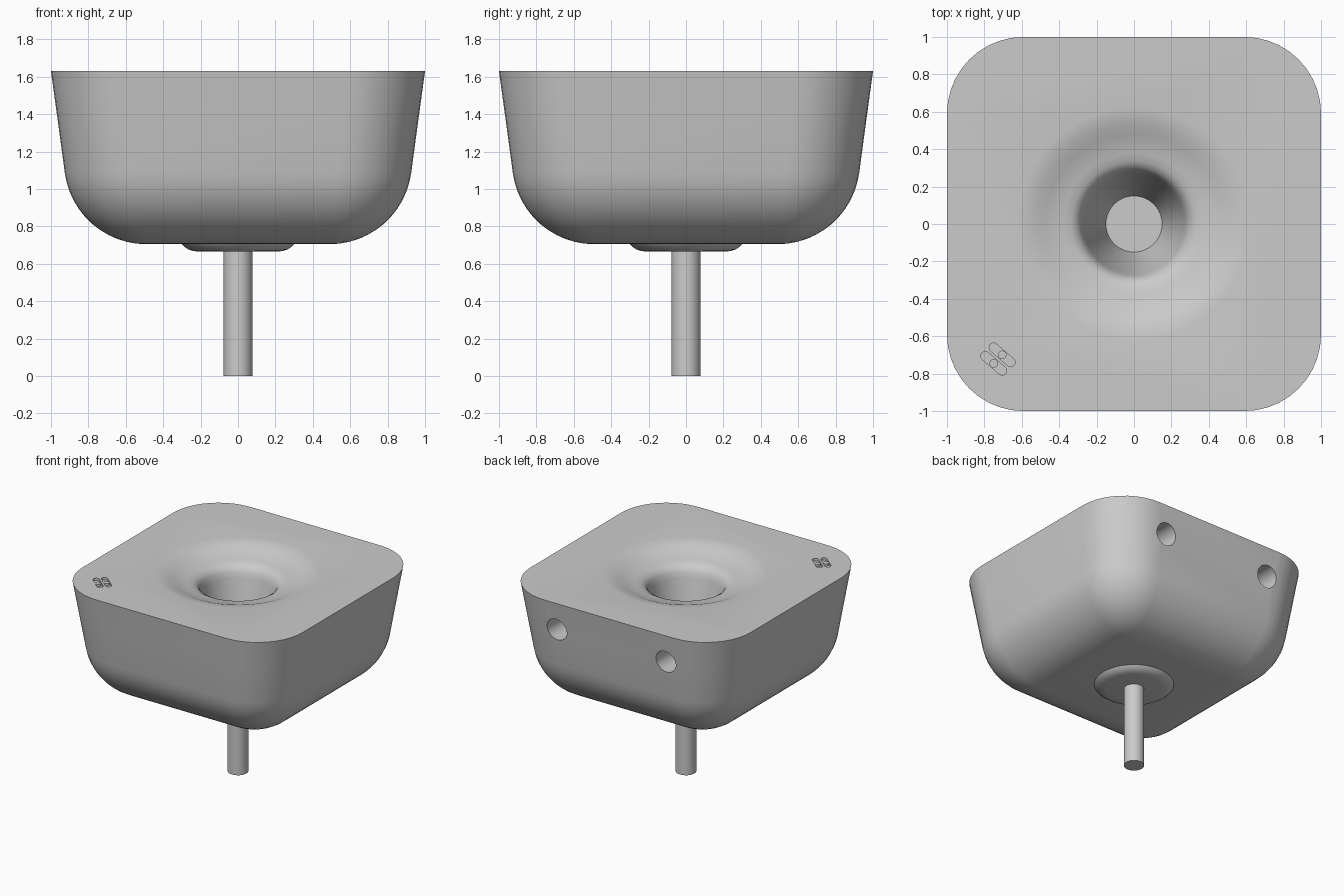
import bpy, bmesh, math
from mathutils import Matrix, Vector

if "Cube" in bpy.data.objects:
    bpy.data.objects.remove(bpy.data.objects["Cube"])

TOP, BASE = 1.63, 0.705

grey = bpy.data.materials.new("plain grey")
grey.diffuse_color = (0.6, 0.6, 0.6, 1)
grey.use_nodes = True
grey.node_tree.nodes["Principled BSDF"].inputs["Base Color"].default_value = grey.diffuse_color


def make(name, bm):
    bmesh.ops.recalc_face_normals(bm, faces=bm.faces)
    me = bpy.data.meshes.new(name)
    bm.to_mesh(me)
    bm.free()
    me.materials.append(grey)
    ob = bpy.data.objects.new(name, me)
    bpy.context.collection.objects.link(ob)
    return ob


def loft(name, rings):
    """Skin a stack of equal-length point rings and cap both ends."""
    bm = bmesh.new()
    loops = [[bm.verts.new(p) for p in ring] for ring in rings]
    n = len(loops[0])
    for a, b in zip(loops, loops[1:]):
        for i in range(n):
            j = (i + 1) % n
            bm.faces.new((a[i], a[j], b[j], b[i]))
    bm.faces.new(loops[0])
    bm.faces.new(loops[-1])
    bmesh.ops.remove_doubles(bm, verts=bm.verts, dist=1e-5)
    return make(name, bm)


def circle(r, z, n=48):
    return [(r * math.cos(2 * math.pi * i / n), r * math.sin(2 * math.pi * i / n), z) for i in range(n)]


def revolve(name, profile, n=48):
    return loft(name, [circle(r, z, n) for r, z in profile])


def rounded_square(w, z, steps=10):
    """Square of half-width w whose corner centres drift outward with height."""
    c = 0.49 + 0.1 * (z - BASE) / (TOP - BASE)
    r = max(w - c, 0)
    pts = []
    for k, (sx, sy) in enumerate(((1, 1), (-1, 1), (-1, -1), (1, -1))):
        for i in range(steps + 1):
            a = math.pi / 2 * (k + i / steps)
            pts.append((sx * c + r * math.cos(a), sy * c + r * math.sin(a), z))
    return pts


def capsule(half, r, z):
    pts = []
    for i in range(26):
        a = math.pi * (i if i < 13 else i - 1) / 12 - math.pi / 2
        pts.append(((half if i < 13 else -half) + r * math.cos(a), r * math.sin(a), z))
    return pts


# Tub body: round underside blending into gently flared walls
R, tilt = 0.44, math.radians(7.3)
rings = []
for i in range(13):
    a = -math.pi / 2 + (math.pi / 2 - tilt) * i / 12
    rings.append(rounded_square(0.49 + R * math.cos(a), BASE + R + R * math.sin(a)))
rings += [rounded_square(0.963, 1.36), rounded_square(1.0, TOP)]
body = loft("body", rings)

# Funnel cutter: shallow dish, soft lip, then a steep throat
cutters = [revolve("funnel_cutter", [
    (0.15, 0.98), (0.26, 1.40), (0.272, 1.46), (0.285, 1.505), (0.305, 1.535), (0.335, 1.553),
    (0.38, 1.563), (0.43, 1.574), (0.48, 1.592), (0.53, 1.612), (0.58, 1.625), (0.62, TOP),
    (0.62, TOP + 0.1)])]

# Round ports in the back wall
for x in (-0.495, 0.495):
    port = revolve("port_cutter", [(0.09, -0.3), (0.09, 0.3)], 32)
    port.data.transform(Matrix.Translation((x, 0.9, 1.4)) @ Matrix.Rotation(math.pi / 2, 4, 'X'))
    cutters.append(port)

# Two small slots on the front left corner, each with a round knob
knobs = []
for x, y in ((-0.705, -0.70), (-0.75, -0.745)):
    slot = loft("slot_cutter", [capsule(0.06, 0.024, TOP - 0.02), capsule(0.06, 0.024, TOP + 0.05)])
    slot.data.transform(Matrix.Translation((x, y, 0)) @ Matrix.Rotation(math.radians(-41), 4, 'Z'))
    cutters.append(slot)
    knob = revolve("slot_knob", [(0.023, TOP - 0.02), (0.023, TOP - 0.002)], 24)
    knob.location = (x, y, 0)
    knobs.append(knob)

for c in cutters:
    m = body.modifiers.new("cut", 'BOOLEAN')
    m.operation, m.solver, m.object = 'DIFFERENCE', 'EXACT', c
bpy.context.view_layer.update()
cut = bpy.data.meshes.new_from_object(body.evaluated_get(bpy.context.evaluated_depsgraph_get()))
body.modifiers.clear()
body.data = cut
for c in cutters:
    bpy.data.objects.remove(c)

# Boss under the body and the drain stem
boss = revolve("boss", [(0.30, BASE + 0.02), (0.30, BASE), (0.285, 0.69), (0.265, 0.677), (0.24, 0.669), (0.21, 0.665)])
stem = revolve("stem", [(0.077, 0.0), (0.077, 0.68)], 32)

for ob in [body, boss, stem] + knobs:
    bpy.ops.object.select_all(action='DESELECT')
    ob.select_set(True)
    bpy.context.view_layer.objects.active = ob
    bpy.ops.object.shade_smooth_by_angle(angle=math.radians(32))
